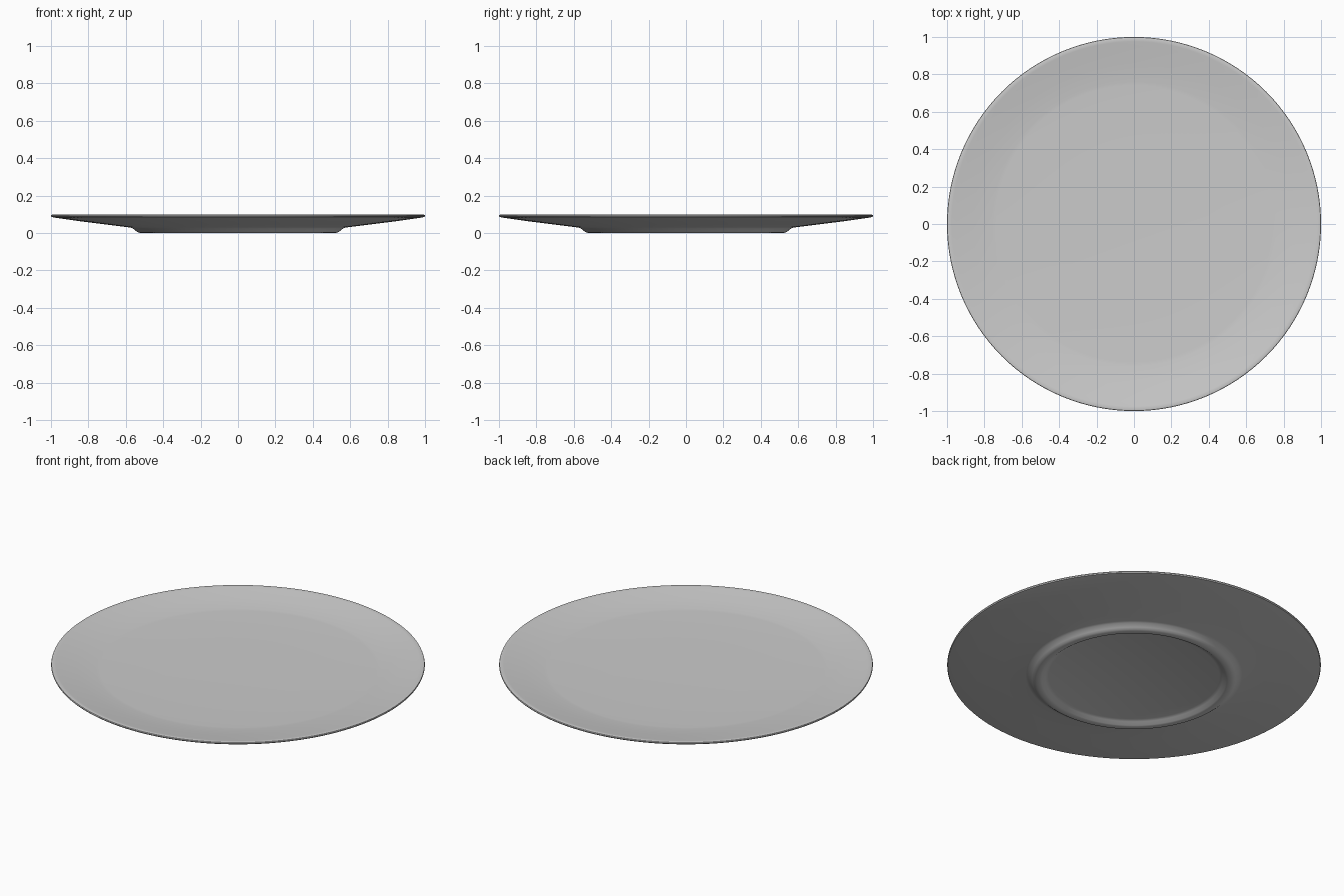
import bpy, bmesh, math

if "Cube" in bpy.data.objects:
    bpy.data.objects.remove(bpy.data.objects["Cube"])

# Half cross-section (radius, height): from top centre, over the rim, to bottom centre
profile = [
    (0.0, 0.060), (0.40, 0.062), (0.74, 0.066), (0.76, 0.067),   # well
    (0.86, 0.080), (0.95, 0.093), (0.975, 0.097),                # sloping rim
    (0.99, 0.099), (0.998, 0.097), (1.0, 0.092), (0.997, 0.086), # rounded lip
    (0.97, 0.081), (0.85, 0.064), (0.70, 0.045), (0.58, 0.030),  # underside
    (0.565, 0.027), (0.545, 0.011), (0.535, 0.004), (0.522, 0.0),# foot ring outside
    (0.505, 0.0), (0.493, 0.003), (0.475, 0.016), (0.457, 0.022),# foot ring inside
    (0.0, 0.022),                                                # recessed base
]

# Plate: spin the profile around z
bm = bmesh.new()
verts = [bm.verts.new((r, 0, z)) for r, z in profile]
edges = [bm.edges.new(pair) for pair in zip(verts, verts[1:])]
bmesh.ops.spin(bm, geom=verts + edges, cent=(0, 0, 0), axis=(0, 0, 1),
               angle=math.tau, steps=128, use_merge=False)
bmesh.ops.remove_doubles(bm, verts=bm.verts, dist=0.0001)
bmesh.ops.recalc_face_normals(bm, faces=bm.faces)
mesh = bpy.data.meshes.new("plate")
bm.to_mesh(mesh)
bm.free()

plate = bpy.data.objects.new("plate", mesh)
bpy.context.collection.objects.link(plate)
bpy.context.view_layer.objects.active = plate
plate.select_set(True)
bpy.ops.object.shade_smooth_by_angle(angle=math.radians(40))
